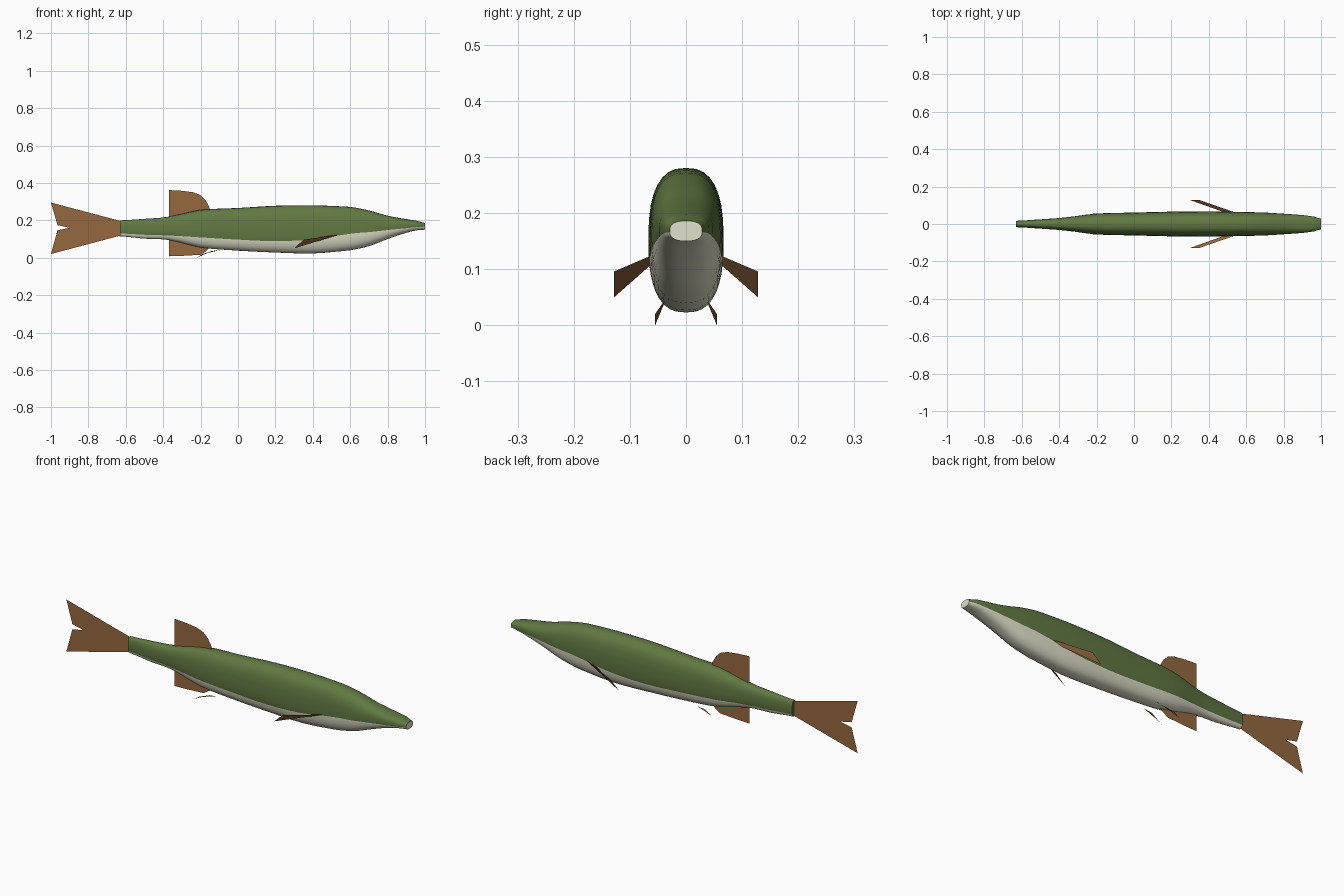
import bpy, bmesh, math

if "Cube" in bpy.data.objects:
    bpy.data.objects.remove(bpy.data.objects["Cube"])


def mat(name, rgb):
    m = bpy.data.materials.new(name)
    m.diffuse_color = (*rgb, 1)
    m.use_nodes = True
    m.node_tree.nodes["Principled BSDF"].inputs["Base Color"].default_value = m.diffuse_color
    return m


GREEN = mat("olive green", (0.12, 0.19, 0.055))
CREAM = mat("belly cream", (0.75, 0.75, 0.60))
BROWN = mat("fin brown", (0.30, 0.14, 0.05))

# Body stations: x, top z, bottom z, half width, colour boundary z
STATIONS = [
    (-0.63, .200, .115, .017, .130), (-0.50, .208, .102, .025, .123),
    (-0.37, .220, .095, .035, .119), (-0.20, .256, .055, .056, .109),
    (0.00, .266, .038, .061, .097), (0.20, .278, .028, .066, .089),
    (0.40, .280, .023, .067, .098), (0.60, .272, .040, .064, .128),
    (0.70, .253, .062, .061, .137), (0.80, .225, .100, .055, .148),
    (0.90, .207, .133, .048, .158), (0.96, .197, .147, .040, .164),
    (1.00, .186, .150, .029, .166)]
LOW, UP, SUB, EXP = 7, 10, 3, 0.78


def spline(a, b, c, d, t):
    return tuple(0.5 * (2*q + (r-p)*t + (2*p-5*q+4*r-s)*t*t + (3*q-p-3*r+s)*t**3)
                 for p, q, r, s in zip(a, b, c, d))


def resample():
    out, n = [], len(STATIONS)
    for i in range(n - 1):
        a, b, c, d = (STATIONS[min(max(i + k, 0), n - 1)] for k in (-1, 0, 1, 2))
        for s in range(SUB):
            t = s / SUB
            row = spline(a, b, c, d, t)
            out.append((b[0] + (c[0] - b[0]) * t,) + row[1:])
    return out + [STATIONS[-1]]


def section(x, top, bot, w, split):
    """Rounded-box ring with one vertex on each side lying on the colour boundary."""
    c, h = (top + bot) / 2, (top - bot) / 2
    u = (split - c) / h
    tb = math.asin(math.copysign(abs(u) ** (1 / EXP), u))
    q = math.pi / 2
    angles = [-q + (tb + q) * i / LOW for i in range(LOW)]
    angles += [tb + (q - tb) * i / UP for i in range(UP + 1)]
    half = [(w * abs(math.cos(a)) ** EXP,
             c + h * math.copysign(abs(math.sin(a)) ** EXP, a)) for a in angles]
    half[0], half[-1] = (0, bot), (0, top)
    return [(x, y, z) for y, z in half] + [(x, -y, z) for y, z in half[-2:0:-1]]


def build_body():
    bm = bmesh.new()
    rings = [[bm.verts.new(p) for p in section(*s)] for s in resample()]
    n = len(rings[0])
    for r0, r1 in zip(rings, rings[1:]):
        for i in range(n):
            j = (i + 1) % n
            f = bm.faces.new((r0[i], r0[j], r1[j], r1[i]))
            f.material_index = 1 if i < LOW or i >= n - LOW else 0
    # tail stump and pale snout tip
    bm.faces.new(rings[0])
    bm.faces.new(rings[-1]).material_index = 1
    bmesh.ops.recalc_face_normals(bm, faces=bm.faces)
    me = bpy.data.meshes.new("body")
    bm.to_mesh(me)
    bm.free()
    ob = bpy.data.objects.new("body", me)
    bpy.context.collection.objects.link(ob)
    me.materials.append(GREEN)
    me.materials.append(CREAM)
    bpy.ops.object.select_all(action='DESELECT')
    ob.select_set(True)
    bpy.context.view_layer.objects.active = ob
    bpy.ops.object.shade_smooth_by_angle(angle=math.radians(40))


def fin(name, pts):
    me = bpy.data.meshes.new(name)
    me.from_pydata(pts, [], [list(range(len(pts)))])
    me.materials.append(BROWN)
    ob = bpy.data.objects.new(name, me)
    bpy.context.collection.objects.link(ob)


def flat_fin(name, xz):
    fin(name, [(x, 0, z) for x, z in xz])


build_body()

# Fins on the centre plane
flat_fin("tail_fin", [(-.63, .197), (-.63, .118), (-1, .02), (-.965, .147),
                      (-.90, .160), (-.965, .174), (-1, .295)])
flat_fin("dorsal_fin", [(-.37, .362), (-.37, .21), (-.15, .25), (-.155, .275),
                        (-.175, .310), (-.20, .335), (-.24, .350), (-.30, .358)])
flat_fin("anal_fin", [(-.37, .10), (-.37, .008), (-.30, .010), (-.20, .016),
                      (-.17, .035), (-.15, .058)])

# Paired fins
for side, label in ((1, "left"), (-1, "right")):
    fin("pectoral_fin_" + label, [(x, side * y, z) for x, y, z in (
        (.545, .060, .125), (.49, .060, .110), (.30, .128, .05), (.35, .128, .096))])
    fin("pelvic_fin_" + label, [(x, side * y, z) for x, y, z in (
        (-.09, .040, .042), (-.14, .040, .036), (-.22, .055, 0), (-.19, .055, .020))])
